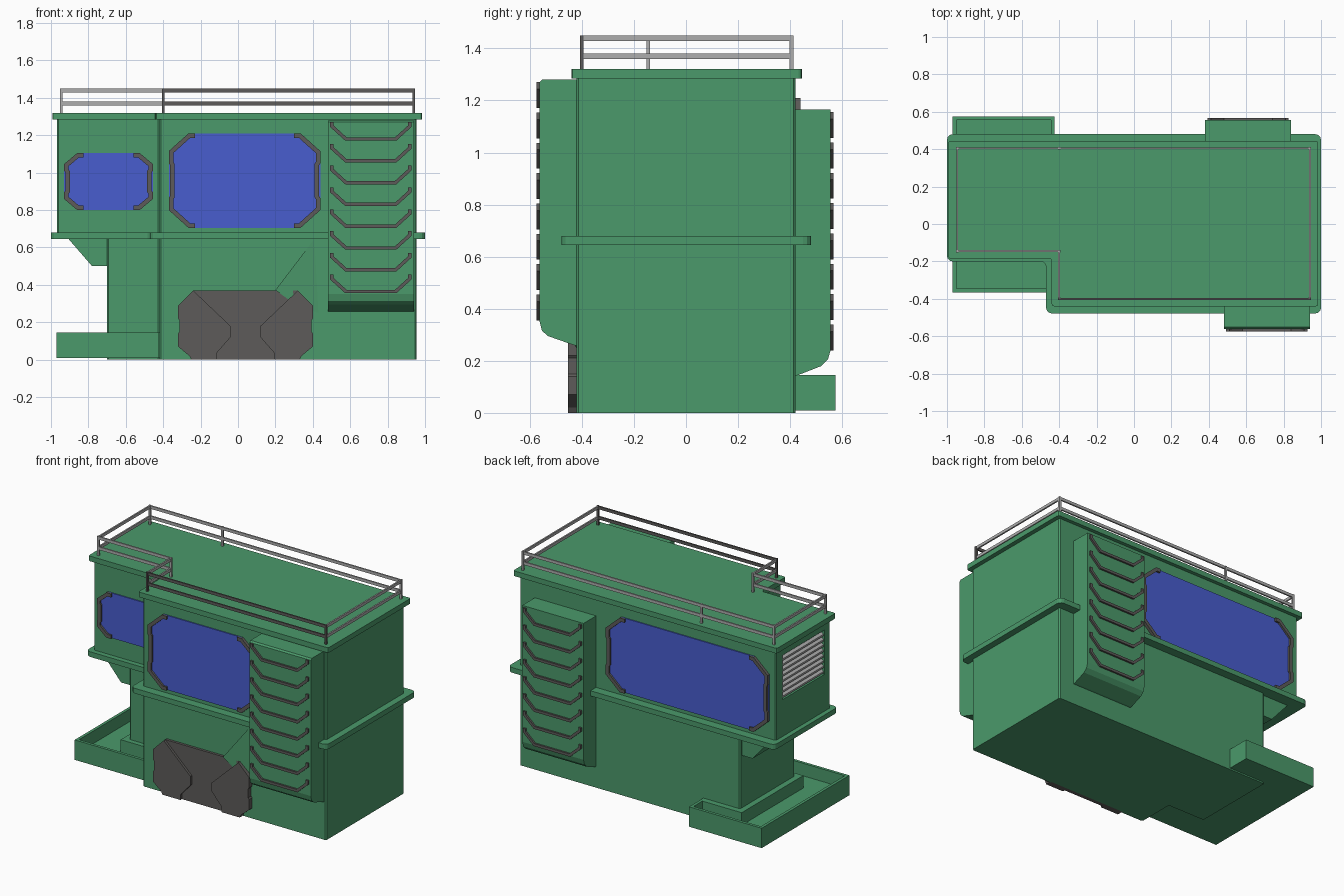
import bpy, bmesh, math
from mathutils import Vector

if "Cube" in bpy.data.objects:
    bpy.data.objects.remove(bpy.data.objects["Cube"])


def material(name, rgb):
    m = bpy.data.materials.new(name)
    m.diffuse_color = (*rgb, 1)
    m.use_nodes = True
    m.node_tree.nodes["Principled BSDF"].inputs["Base Color"].default_value = m.diffuse_color
    return m


GREEN = material("green_paint", (0.07, 0.32, 0.145))
BLUE = material("blue_glass", (0.065, 0.11, 0.62))
DARK = material("dark_trim", (0.11, 0.105, 0.10))
GREY = material("light_grey_metal", (0.42, 0.42, 0.42))


def prism(name, pts, axis, a, b, mat, r=0.0, seg=2):
    """Extrude a 2D outline along an axis from a to b; r rounds the long edges."""
    def place(p, t):
        return {"x": (t, p[0], p[1]), "y": (p[0], t, p[1]), "z": (p[0], p[1], t)}[axis]
    bm = bmesh.new()
    lo = [bm.verts.new(place(p, a)) for p in pts]
    hi = [bm.verts.new(place(p, b)) for p in pts]
    bm.faces.new(lo)
    bm.faces.new(hi)
    n = len(pts)
    for i in range(n):
        j = (i + 1) % n
        bm.faces.new((lo[i], lo[j], hi[j], hi[i]))
    if r:
        edges = [bm.edges.get((lo[i], hi[i])) for i in range(n)]
        bmesh.ops.bevel(bm, geom=edges, offset=r, segments=seg, profile=0.5, affect='EDGES')
    bmesh.ops.recalc_face_normals(bm, faces=bm.faces)
    me = bpy.data.meshes.new(name)
    bm.to_mesh(me)
    bm.free()
    me.materials.append(mat)
    ob = bpy.data.objects.new(name, me)
    bpy.context.collection.objects.link(ob)
    return ob


def box(name, x0, x1, y0, y1, z0, z1, mat):
    return prism(name, [(x0, y0), (x1, y0), (x1, y1), (x0, y1)], "z", z0, z1, mat)


def l_shape(x0, x1, y0, y1, nx, ny):
    """Rectangle with the left front corner missing."""
    return [(x0, ny), (nx, ny), (nx, y0), (x1, y0), (x1, y1), (x0, y1)]


def strip(path, t):
    """Outline of a bent band of width t around a path."""
    pts = [Vector(p) for p in path]
    left, right = [], []
    for i, p in enumerate(pts):
        d0 = (p - pts[i - 1]).normalized() if i else (pts[1] - p).normalized()
        d1 = (pts[i + 1] - p).normalized() if i < len(pts) - 1 else d0
        n0, n1 = Vector((-d0.y, d0.x)), Vector((-d1.y, d1.x))
        m = (n0 + n1).normalized()
        o = m * (t / 2 / m.dot(n0))
        left.append(p + o)
        right.append(p - o)
    return left + right[::-1]


# Main walls, belt and roof
prism("lower_walls", l_shape(-0.70, 0.955, -0.42, 0.42, -0.42, -0.165), "z", 0, 0.66, GREEN, 0.008, 1)
upper = prism("upper_walls", l_shape(-0.968, 0.955, -0.42, 0.42, -0.42, -0.165), "z", 0.66, 1.30, GREEN, 0.008, 1)
prism("belt_ledge", l_shape(-1.0, 1.0, -0.478, 0.48, -0.47, -0.20), "z", 0.645, 0.68, GREEN, 0.03, 3)
prism("roof_slab", l_shape(-0.993, 0.985, -0.44, 0.445, -0.44, -0.185), "z", 1.285, 1.32, GREEN, 0.012)

# Bracket under the overhang
prism("overhang_bracket", [(-0.91, 0.65), (-0.78, 0.5), (-0.69, 0.5), (-0.69, 0.65)],
      "y", -0.14, 0.40, GREEN)

# Side vent: recess and slats
cutter = box("vent_cutter", -1.05, -0.935, -0.10, 0.35, 0.93, 1.23, GREEN)
cutter.hide_render = True
cutter.hide_viewport = True
cutter.display_type = 'WIRE'
mod = upper.modifiers.new("vent_recess", 'BOOLEAN')
mod.object = cutter
mod.operation = 'DIFFERENCE'
mod.solver = 'EXACT'
for i in range(8):
    z = 0.94 + i * 0.036
    prism(f"vent_slat_{i}", [(-0.966, z), (-0.936, z + 0.02), (-0.936, z + 0.03), (-0.966, z + 0.012)],
          "y", -0.095, 0.345, GREY)

# Planter tray around the rear column
box("tray_floor", -0.965, -0.43, -0.36, 0.57, 0.01, 0.06, GREEN)
box("tray_left_wall", -0.97, -0.95, -0.365, 0.575, 0.01, 0.145, GREEN)
box("tray_front_wall", -0.95, -0.425, -0.365, -0.345, 0.01, 0.145, GREEN)
box("tray_back_wall", -0.95, -0.425, 0.555, 0.575, 0.01, 0.145, GREEN)
box("tray_end_back", -0.445, -0.425, 0.41, 0.555, 0.01, 0.145, GREEN)
box("tray_end_front", -0.445, -0.415, -0.345, -0.16, 0.01, 0.145, GREEN)
box("tray_curb", -0.74, -0.445, -0.20, 0.46, 0.01, 0.145, GREEN)


def window(name, x0, x1, z0, z1, cx, cz, y, s):
    """Octagonal pane with a bent trim piece on each end; s is the outward y direction."""
    pane = [(x0 + cx, z0), (x1 - cx, z0), (x1, z0 + cz), (x1, z1 - cz),
            (x1 - cx, z1), (x0 + cx, z1), (x0, z1 - cz), (x0, z0 + cz)]
    prism(name + "_pane", pane, "y", y - s * 0.002, y + s * 0.007, BLUE)
    w = 0.012
    zm, h = (z0 + z1) / 2, (z1 - z0) * 0.17
    path = [(cx + 0.03, z1 - w), (cx, z1 - w), (w, z1 - cz), (w, zm + h + 0.01), (w + 0.007, zm + h),
            (w + 0.007, zm - h), (w, zm - h - 0.01), (w, z0 + cz), (cx, z0 + w), (cx + 0.03, z0 + w)]
    for side, base, d in (("left", x0, 1), ("right", x1, -1)):
        prism(f"{name}_trim_{side}", strip([(base + d * u, v) for u, v in path], 0.024),
              "y", y - s * 0.002, y + s * 0.02, DARK)


window("front_window", -0.37, 0.44, 0.705, 1.21, 0.11, 0.10, -0.42, -1)
window("small_front_window", -0.93, -0.455, 0.80, 1.105, 0.075, 0.065, -0.165, -1)
window("back_window", -0.92, 0.295, 0.705, 1.21, 0.11, 0.10, 0.42, 1)


def grille(name, x0, x1, profile, y, s, ztop):
    """Tall housing with eight bent louvres."""
    prism(name + "_housing", profile, "x", x0, x1, GREEN)
    a, b = x0 + 0.022, x1 - 0.022
    for i in range(8):
        z = ztop - i * 0.1165
        path = [(a, z), (a, z - 0.022), (a + 0.075, z - 0.09), (b - 0.075, z - 0.09), (b, z - 0.022), (b, z)]
        prism(f"{name}_louvre_{i}", strip(path, 0.018), "y", y - s * 0.003, y + s * 0.012, DARK)


grille("front_grille", 0.48, 0.94,
       [(-0.41, 0.255), (-0.43, 0.26), (-0.53, 0.295), (-0.553, 0.315), (-0.562, 0.35),
        (-0.562, 1.27), (-0.552, 1.28), (-0.41, 1.28)], -0.562, -1, 1.27)
grille("back_grille", 0.38, 0.84,
       [(0.41, 0.14), (0.43, 0.145), (0.52, 0.18), (0.545, 0.205), (0.555, 0.24),
        (0.555, 1.165), (0.41, 1.165)], 0.555, 1, 1.155)

# Front hatch: middle plate and two raised wings
prism("hatch_plate", [(-0.24, 0.0), (0.32, 0.0), (0.39, 0.08), (0.39, 0.29), (0.32, 0.37), (-0.24, 0.37),
                      (-0.31, 0.29), (-0.31, 0.08)], "y", -0.41, -0.437, DARK)
wing = [(0.28, 0.37), (0.08, 0.18), (0.08, 0.12), (0.155, 0.035), (0.155, 0.0), (0.29, 0.0), (0.30, 0.02),
        (0.36, 0.07), (0.36, 0.14), (0.353, 0.15), (0.353, 0.21), (0.36, 0.22), (0.36, 0.29)]
for side, d in (("left", -1), ("right", 1)):
    prism(f"hatch_wing_{side}", [(0.04 + d * u, v) for u, v in wing], "y", -0.41, -0.453, DARK)

# Faceted gusset above the hatch
bm = bmesh.new()
for p in [(0.408, 0.645), (0.2, 0.372), (0.43, 0.25), (0.3, 0.30)]:
    bm.verts.new((p[0], -0.41, p[1]))
for p in [(0.408, -0.422, 0.645), (0.2, -0.448, 0.372), (0.43, -0.422, 0.25), (0.3, -0.436, 0.30)]:
    bm.verts.new(p)
bmesh.ops.convex_hull(bm, input=bm.verts)
me = bpy.data.meshes.new("hatch_gusset")
bm.to_mesh(me)
bm.free()
me.materials.append(GREEN)
bpy.context.collection.objects.link(bpy.data.objects.new("hatch_gusset", me))

# Roof railing: the long front run is dark, the rest light
corners = [(-0.4, -0.4), (0.94, -0.4), (0.94, 0.405), (-0.945, 0.405), (-0.945, -0.145), (-0.4, -0.145)]
for i, (x, y) in enumerate(corners + [(-0.4, 0.405)]):
    box(f"rail_post_{i}", x - 0.007, x + 0.007, y - 0.007, y + 0.007, 1.31, 1.45, DARK if i < 2 else GREY)
for i, (p, q) in enumerate(zip(corners, corners[1:] + corners[:1])):
    for z in (1.37, 1.439):
        box(f"rail_{i}_{'low' if z < 1.4 else 'top'}",
            min(p[0], q[0]) - 0.005, max(p[0], q[0]) + 0.005, min(p[1], q[1]) - 0.005, max(p[1], q[1]) + 0.005,
            z - 0.01, z + 0.01, DARK if i == 0 else GREY)
